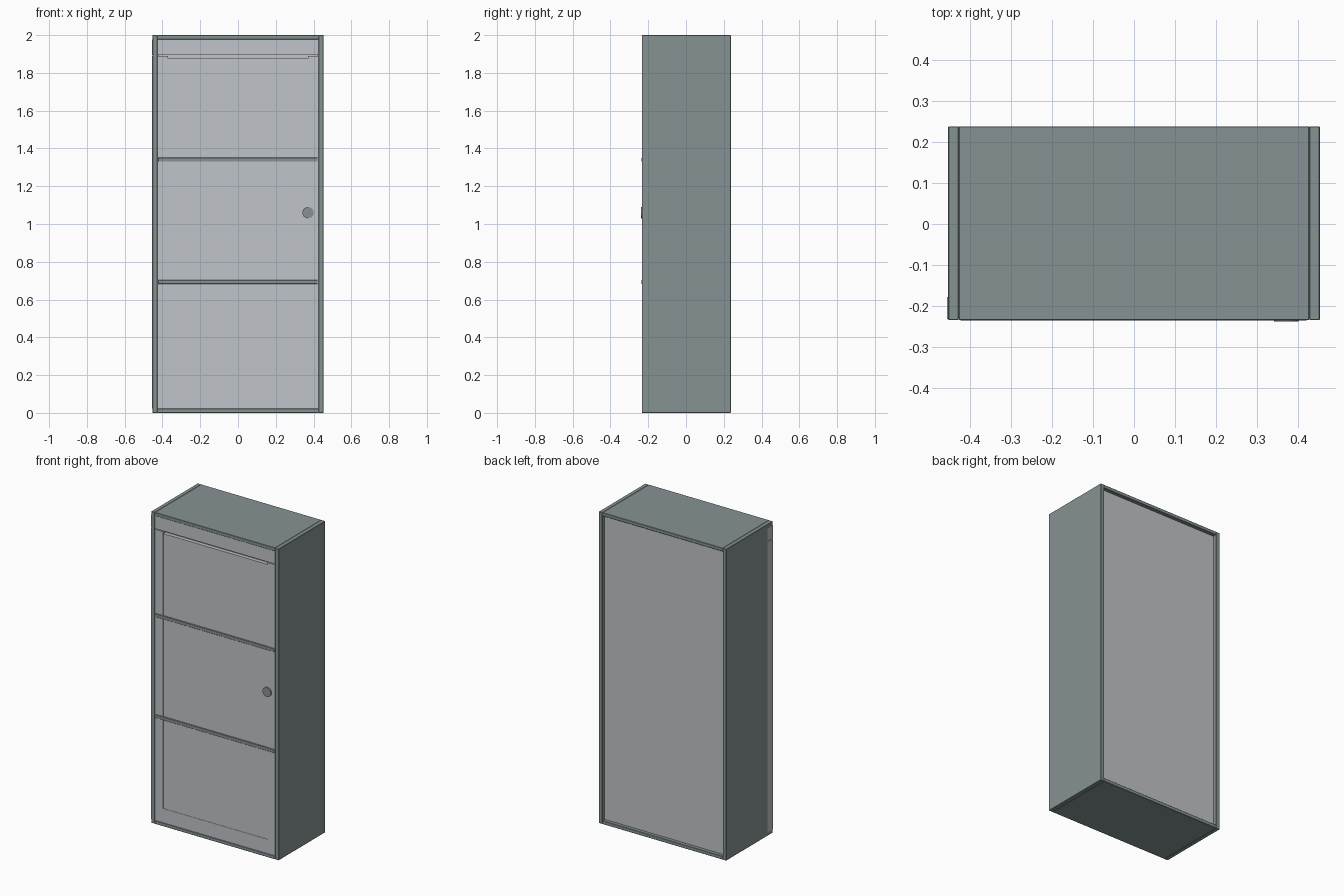
import bpy
import math

cube = bpy.data.objects.get("Cube")
if cube:
    bpy.data.objects.remove(cube, do_unlink=True)


def make_material(name, rgb):
    mat = bpy.data.materials.new(name)
    mat.use_nodes = True
    color = (*rgb, 1)
    mat.diffuse_color = color
    mat.node_tree.nodes["Principled BSDF"].inputs["Base Color"].default_value = color
    return mat


carcass = make_material("grey green", (0.24, 0.29, 0.29))
pale = make_material("pale grey", (0.53, 0.55, 0.58))


def board(name, x, y, z, mat, bevel=0):
    """Box given by its (low, high) range on each axis."""
    bpy.ops.mesh.primitive_cube_add(size=1, location=[sum(r) / 2 for r in (x, y, z)])
    obj = bpy.context.object
    obj.name = name
    obj.scale = [r[1] - r[0] for r in (x, y, z)]
    bpy.ops.object.transform_apply(location=False, rotation=False, scale=True)
    obj.data.materials.append(mat)
    if bevel:
        mod = obj.modifiers.new("edge", "BEVEL")
        mod.width = bevel
        mod.segments = 1
    return obj


FRONT, BACK = -0.234, 0.238
HALF, INNER = 0.453, 0.427
EDGE = 0.002
depth = (FRONT, BACK)
span = (-INNER, INNER)

# Carcass: two sides, top and bottom
board("left_side", (INNER, HALF), depth, (0, 2), carcass, EDGE)
board("right_side", (-HALF, -INNER), depth, (0, 2), carcass, EDGE)
board("top_board", span, depth, (1.978, 2), carcass, EDGE)
board("bottom_board", span, depth, (0, 0.022), carcass, EDGE)

# Recessed back
board("back_panel", span, (0.205, 0.215), (0.022, 1.978), pale)

# Shelves reaching the front plane
for i, z in enumerate((0.693, 1.341)):
    board(f"shelf_{i + 1}", (-0.424, 0.422), (FRONT - 0.001, 0.205),
          (z - 0.011, z + 0.011), carcass, EDGE)

# Door frame, running slightly past the right side
frame_y = (-0.231, -0.178)
outer_left, outer_right = 0.4265, -HALF - 0.002
board("top_rail", (outer_right, outer_left), frame_y, (1.895, 1.978), pale)
board("bottom_rail", (outer_right, outer_left), frame_y, (0.022, 0.113), pale)
board("right_stile", (outer_right, -0.37), frame_y, (0.113, 1.89), pale)
board("left_stile", (0.37, outer_left), frame_y, (0.113, 1.89), pale)

# Door infill with a thin backing behind the top gap
board("door_panel", (-0.37, 0.37), (-0.229, -0.205), (0.113, 1.877), pale)
board("door_backing", (-0.42, 0.42), (-0.205, -0.19), (0.113, 1.895), pale)

# Flat round knob
bpy.ops.mesh.primitive_cylinder_add(vertices=24, radius=0.03, depth=0.012,
                                    location=(0.371, -0.232, 1.06),
                                    rotation=(math.pi / 2, 0, 0))
knob = bpy.context.object
knob.name = "door_knob"
knob.data.materials.append(carcass)
bpy.ops.object.shade_smooth_by_angle()
